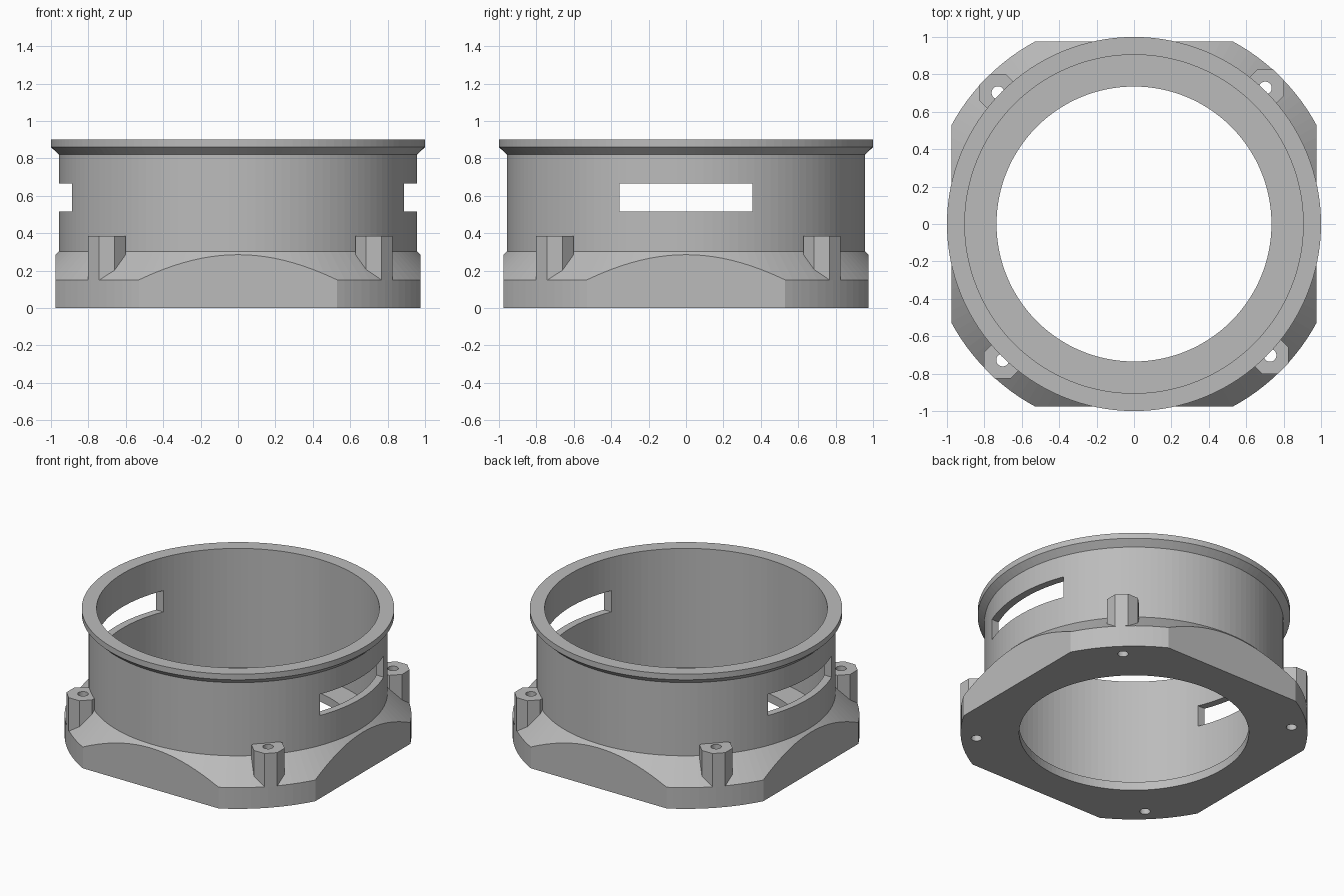
import bpy
import bmesh
import math

cube = bpy.data.objects.get("Cube")
if cube:
    bpy.data.objects.remove(cube, do_unlink=True)

SEGMENTS = 128

grey = bpy.data.materials.new("plain grey")
grey.use_nodes = True
colour = (0.5, 0.5, 0.5, 1)
grey.diffuse_color = colour
grey.node_tree.nodes["Principled BSDF"].inputs["Base Color"].default_value = colour


def add_object(name, bm):
    bmesh.ops.recalc_face_normals(bm, faces=bm.faces)
    mesh = bpy.data.meshes.new(name)
    bm.to_mesh(mesh)
    bm.free()
    mesh.materials.append(grey)
    obj = bpy.data.objects.new(name, mesh)
    bpy.context.collection.objects.link(obj)
    return obj


def lathe(name, profile):
    """Revolve a closed (radius, height) outline about z."""
    bm = bmesh.new()
    rings = []
    for i in range(SEGMENTS):
        a = 2 * math.pi * i / SEGMENTS
        rings.append([bm.verts.new((r * math.cos(a), r * math.sin(a), z)) for r, z in profile])
    n = len(profile)
    for i in range(SEGMENTS):
        p, q = rings[i], rings[(i + 1) % SEGMENTS]
        for j in range(n):
            k = (j + 1) % n
            bm.faces.new((p[j], q[j], q[k], p[k]))
    return add_object(name, bm)


def prism(name, x, y, apothem, sides, z0, z1):
    """Upright regular prism with flat sides facing the axes."""
    bm = bmesh.new()
    r = apothem / math.cos(math.pi / sides)
    angles = [2 * math.pi * (i + 0.5) / sides for i in range(sides)]
    face = bm.faces.new([bm.verts.new((x + r * math.cos(a), y + r * math.sin(a), z0)) for a in angles])
    top = bmesh.ops.extrude_face_region(bm, geom=[face])["geom"]
    bmesh.ops.translate(bm, vec=(0, 0, z1 - z0), verts=[v for v in top if isinstance(v, bmesh.types.BMVert)])
    return add_object(name, bm)


def box(name, low, high):
    bm = bmesh.new()
    bmesh.ops.create_cube(bm, size=1)
    for v in bm.verts:
        v.co = [lo if c < 0 else hi for c, lo, hi in zip(v.co, low, high)]
    return add_object(name, bm)


def combine(target, tool, operation):
    """Apply a boolean and discard the tool object."""
    mod = target.modifiers.new("cut", 'BOOLEAN')
    mod.object = tool
    mod.operation = operation
    mod.solver = 'EXACT'
    graph = bpy.context.evaluated_depsgraph_get()
    mesh = bpy.data.meshes.new_from_object(target.evaluated_get(graph))
    target.modifiers.clear()
    target.data = mesh
    bpy.data.objects.remove(tool, do_unlink=True)


# Turned body: flange with chamfer, wall, flared rim, inner floor ledge
ring = lathe("flanged_ring", [
    (0.735, 0), (1.11, 0), (1.11, 0.15), (0.957, 0.303), (0.957, 0.82),
    (1, 0.86), (1, 0.9), (0.905, 0.9), (0.905, 0.06), (0.735, 0.06)])

# Four flats on the flange
FLAT = 0.975
for s in (-1, 1):
    lo, hi = sorted((s * FLAT, s * 1.3))
    combine(ring, box("flat_cutter", (lo, -1.3, -0.1), (hi, 1.3, 0.4)), 'DIFFERENCE')
    combine(ring, box("flat_cutter", (-1.3, lo, -0.1), (1.3, hi, 0.4)), 'DIFFERENCE')

# Slots through both side walls
combine(ring, box("slot_cutter", (-1.2, -0.355, 0.515), (1.2, 0.355, 0.665)), 'DIFFERENCE')

# Octagonal screw bosses with through holes, turned about the axis
x, y = 0.702, 0.727
for _ in range(4):
    combine(ring, prism("screw_boss", x, y, 0.1, 8, 0.15, 0.385), 'UNION')
    combine(ring, prism("hole_cutter", x, y, 0.034, 24, -0.1, 0.5), 'DIFFERENCE')
    x, y = -y, x

ring.data.name = "flanged_ring"
